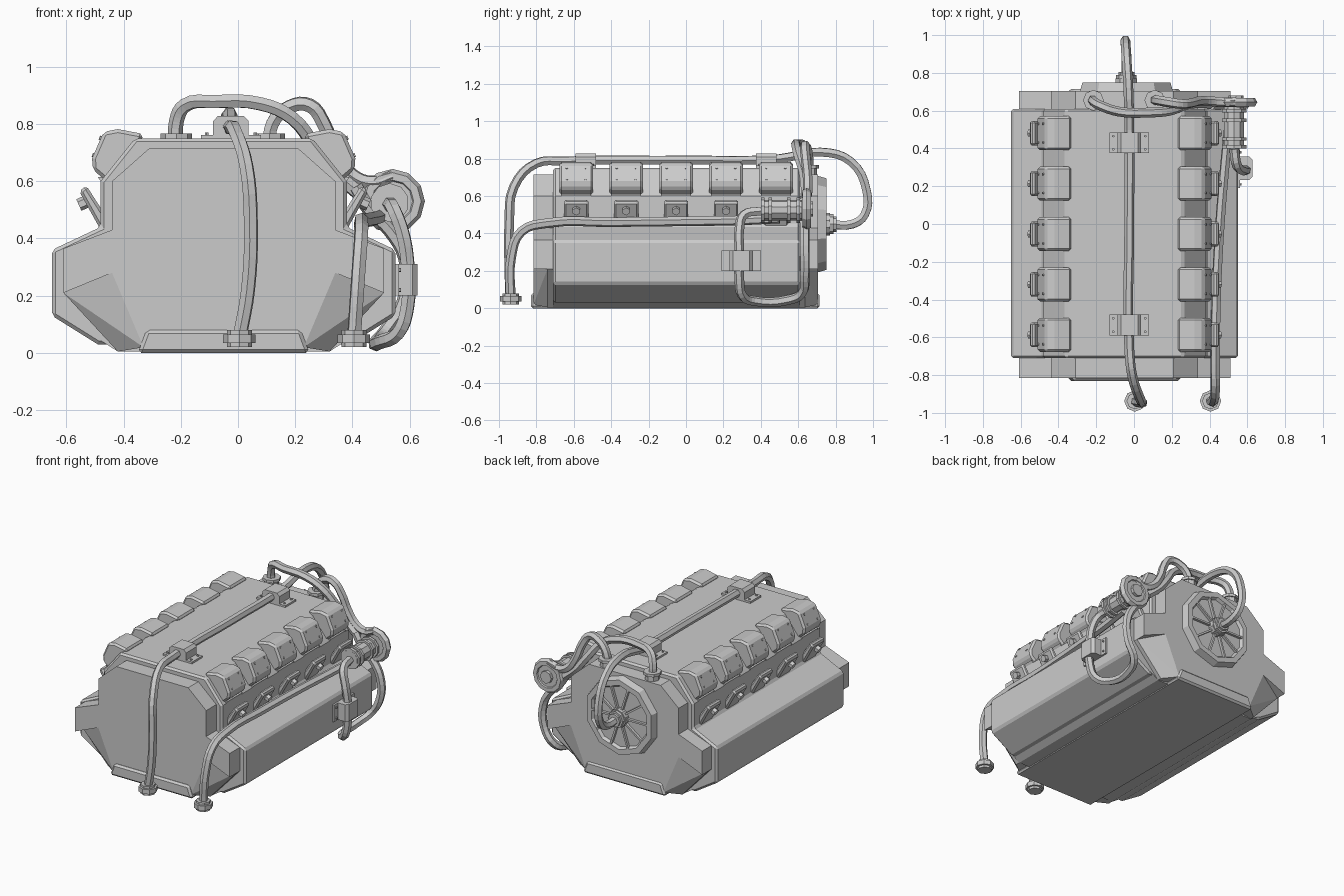
import bpy, bmesh, math
from mathutils import Vector, Matrix

if "Cube" in bpy.data.objects:
    bpy.data.objects.remove(bpy.data.objects["Cube"])

CX = -0.05                                   # symmetry plane of the engine block


def finish(name, bm, bevel=0):
    bmesh.ops.recalc_face_normals(bm, faces=bm.faces)
    me = bpy.data.meshes.new(name)
    bm.to_mesh(me)
    bm.free()
    ob = bpy.data.objects.new(name, me)
    bpy.context.collection.objects.link(ob)
    if bevel:
        m = ob.modifiers.new("bevel", 'BEVEL')
        m.width, m.segments, m.limit_method = bevel, 1, 'ANGLE'
        m.angle_limit = math.radians(40)
    return ob


def prism(name, pts, y0, y1, bevel=0):
    """Extrude an (x, z) outline from y0 to y1."""
    bm = bmesh.new()
    f = bm.faces.new([bm.verts.new((x, y0, z)) for x, z in pts])
    r = bmesh.ops.extrude_face_region(bm, geom=[f])
    for v in r["geom"]:
        if isinstance(v, bmesh.types.BMVert):
            v.co.y = y1
    return finish(name, bm, bevel)


def sided(pts, s):
    return [(CX + s * x, z) for x, z in pts]


def full(half):
    return sided(half, 1) + sided(half[::-1], -1)


def hull(name, pts):
    bm = bmesh.new()
    for p in pts:
        bm.verts.new(p)
    bmesh.ops.convex_hull(bm, input=bm.verts)
    return finish(name, bm)


def cyl(name, loc, r, depth, n=8, axis=(0, 0, 1), r2=None):
    bm = bmesh.new()
    rot = Vector(axis).to_track_quat('Z', 'Y').to_matrix().to_4x4()
    bmesh.ops.create_cone(bm, cap_ends=True, segments=n, radius1=r,
                          radius2=r if r2 is None else r2, depth=depth,
                          matrix=Matrix.Translation(loc) @ rot)
    return finish(name, bm)


def pipe(name, pts, r=0.026):
    cu = bpy.data.curves.new(name, 'CURVE')
    cu.dimensions = '3D'
    cu.bevel_depth, cu.bevel_resolution, cu.resolution_u = r, 1, 4
    cu.use_fill_caps = True
    sp = cu.splines.new('BEZIER')
    sp.bezier_points.add(len(pts) - 1)
    for bp, p in zip(sp.bezier_points, pts):
        bp.co = p
        bp.handle_left_type = bp.handle_right_type = 'AUTO'
    sp.use_smooth = False
    ob = bpy.data.objects.new(name, cu)
    bpy.context.collection.objects.link(ob)


def nut(name, loc, axis=(0, 0, 1), s=1.0):
    cyl(name + "_core", loc, 0.044 * s, 0.06 * s, 8, axis)
    cyl(name + "_flange", loc, 0.057 * s, 0.03 * s, 8, axis)


def clamp(name, loc, rot=None):
    prof = [(-.105, 0), (-.105, .014), (-.062, .014), (-.062, .062), (-.045, .08),
            (.045, .08), (.062, .062), (.062, .014), (.105, .014), (.105, 0)]
    mat = Matrix.Translation(loc) @ (rot or Matrix()).to_4x4()
    prism(name, prof, -.055, .055).matrix_world = mat
    for u in (-.085, .085):
        for v in (-.035, .035):
            cyl(name + "_bolt", (u, v, .016), .007, .012, 6).matrix_world = mat


# engine block and bottom sill
prism("engine_block", full([(.31, .75), (.43, .60), (.43, .44), (.60, .36),
                            (.60, .13), (.44, .03)]), -.71, .61, .012)
sill = [(.30, 0), (.27, .08)]
prism("bottom_sill", full(sill), -.83, .715, .012)
prism("bottom_plate", full([(.37, .005), (.44, .05)]), -.71, .61)

# end plates with sloped lower corners
plate = [(.26, .715), (.39, .60), (.39, .43), (.56, .365), (.56, .21), (.39, .28), (.28, .02)]
for name, y0, y1 in (("front", -.70, -.815), ("rear", .60, .705)):
    prism(name + "_plate", full(plate), y0, y1)
    for s in (1, -1):
        inner = sided([(.39, .28), (.28, .02)], s)
        outer = sided([(.56, .21), (.37, .005)], s)
        ym = y0 + (y1 - y0) * .35
        hull(name + "_corner_wedge",
             [(x, y, z) for x, z in inner for y in (y0, y1)] +
             [(x, y, z) for x, z in outer for y in (y0, ym)])

# cylinder head covers with bolts and slanted brackets
cover = [(.28, .765), (.37, .782), (.42, .772), (.46, .68), (.457, .64), (.41, .60), (.325, .62)]
bracket = [(.40, .46), (.43, .43), (.505, .565), (.48, .585)]
for i in range(5):
    y = -.587 + i * .267
    for s in (1, -1):
        prism("head_cover", sided(cover, s), y - .09, y + .09, .012)
        prism("head_cover_lip", sided([(.33, .615), (.44, .615), (.42, .585), (.34, .60)], s),
              y - .078, y + .078)
        prism("head_bracket", sided(bracket, s), y - .065, y + .065, .01)
        cyl("bracket_nut", (CX + s * .488, y, .525), .022, .04, 6, (s, 0, -.45))
        for dy in (-.05, .05):
            for x, z in ((.428, .75), (.453, .69)):
                cyl("cover_bolt", (CX + s * x, y + dy, z), .007, .014, 6, (s, 0, .4))

# rear flywheel cover: decagon dish, spokes and hub
c = Vector((-.04, .72, .45))
bm = bmesh.new()
bmesh.ops.create_cone(bm, cap_ends=True, segments=10, radius1=.262, radius2=.245, depth=.06,
                      matrix=Matrix.Translation(c) @ Matrix.Rotation(-math.pi / 2, 4, 'X'))
bm.faces.ensure_lookup_table()
back = max((f for f in bm.faces if len(f.verts) == 10), key=lambda f: f.calc_center_median().y)
bmesh.ops.inset_region(bm, faces=[back], thickness=.035)
bmesh.ops.inset_region(bm, faces=[back], thickness=.012, depth=-.018)
finish("flywheel_cover", bm)
for i in range(10):
    bm = bmesh.new()
    bmesh.ops.create_cube(bm, size=1, matrix=Matrix.Translation(c + Vector((0, .018, 0)))
                          @ Matrix.Rotation(i * math.tau / 10, 4, 'Y')
                          @ Matrix.Translation((.115, 0, 0)) @ Matrix.Diagonal((.19, .022, .012, 1)))
    finish("flywheel_spoke", bm)
cyl("flywheel_hub", c + Vector((0, .025, 0)), .06, .05, 10, (0, 1, 0))
nut("hub_nut", c + Vector((0, .055, 0)), (0, 1, 0), .95)

# long top pipe from front foot to rear hub, with clamps
pipe("top_pipe", [(.005, -.94, .05), (.035, -.945, .22), (.045, -.945, .45), (.03, -.92, .65),
                  (-.01, -.80, .775), (-.025, -.66, .787), (-.025, 0, .792), (-.025, .5, .80),
                  (-.03, .72, .835), (-.04, .88, .785), (-.045, .965, .63), (-.045, .955, .50),
                  (-.04, .89, .45), (-.04, .76, .45)])
nut("top_pipe_nut", (.005, -.937, .05))
clamp("top_clamp", (-.025, .43, .748))
clamp("top_clamp", (-.025, -.535, .748))

# long side pipe
pipe("side_pipe", [(.405, -.937, .05), (.42, -.935, .27), (.43, -.88, .41), (.43, -.74, .455),
                   (.435, -.4, .46), (.455, 0, .465), (.48, .3, .47), (.50, .50, .48)])
nut("side_pipe_nut", (.405, -.937, .05))

# turbo body, flanges and ring hose
turbo = (.53, .51, .525)
cyl("turbo_body", turbo, .055, .22, 10, (0, 1, 0))
for y in (.41, .45, .55, .60):
    cyl("turbo_flange", (.53, y, .525), .068, .018, 10, (0, 1, 0))
bm = bmesh.new()
for a in range(12):
    t = a * math.tau / 12
    for b in range(6):
        p = b * math.tau / 6
        r = .087 + .026 * math.cos(p)
        bm.verts.new((.54 + r * math.cos(t), .645 + .026 * math.sin(p), .53 + r * math.sin(t)))
bm.verts.ensure_lookup_table()
for a in range(12):
    for b in range(6):
        bm.faces.new([bm.verts[(a + i) % 12 * 6 + (b + j) % 6]
                      for i, j in ((0, 0), (1, 0), (1, 1), (0, 1))])
finish("turbo_ring", bm)
cyl("turbo_disc", (.54, .645, .53), .075, .03, 8, (0, 1, 0))
cyl("turbo_cap", (.54, .66, .53), .04, .04, 8, (0, 1, 0))

# U-shaped lower hose with side clamp
pipe("lower_hose", [(.53, .40, .52), (.545, .31, .50), (.575, .285, .42), (.592, .285, .32),
                    (.592, .285, .16), (.56, .30, .07), (.50, .36, .04), (.49, .55, .045),
                    (.52, .62, .08), (.58, .635, .18), (.585, .635, .33), (.53, .635, .43),
                    (.46, .63, .50), (.41, .63, .58)])
clamp("side_clamp", (.548, .295, .255), Matrix(((0, 0, 1), (1, 0, 0), (0, 1, 0))))

# rear crossover hoses
pipe("crossover_hose_long", [(-.215, .655, .71), (-.215, .65, .81), (-.185, .63, .865),
                             (-.08, .595, .878), (.08, .59, .87), (.19, .60, .82),
                             (.27, .63, .72), (.34, .64, .63), (.43, .635, .55)])
pipe("crossover_hose_short", [(.11, .655, .71), (.12, .655, .80), (.18, .645, .86), (.25, .635, .865),
                              (.30, .64, .80), (.34, .65, .70), (.40, .65, .62), (.47, .645, .595),
                              (.54, .645, .617)])
for x in (-.215, .11):
    cyl("hose_post", (x, .655, .73), .045, .05, 8)
    cyl("hose_collar", (x, .655, .757), .055, .018, 8)
